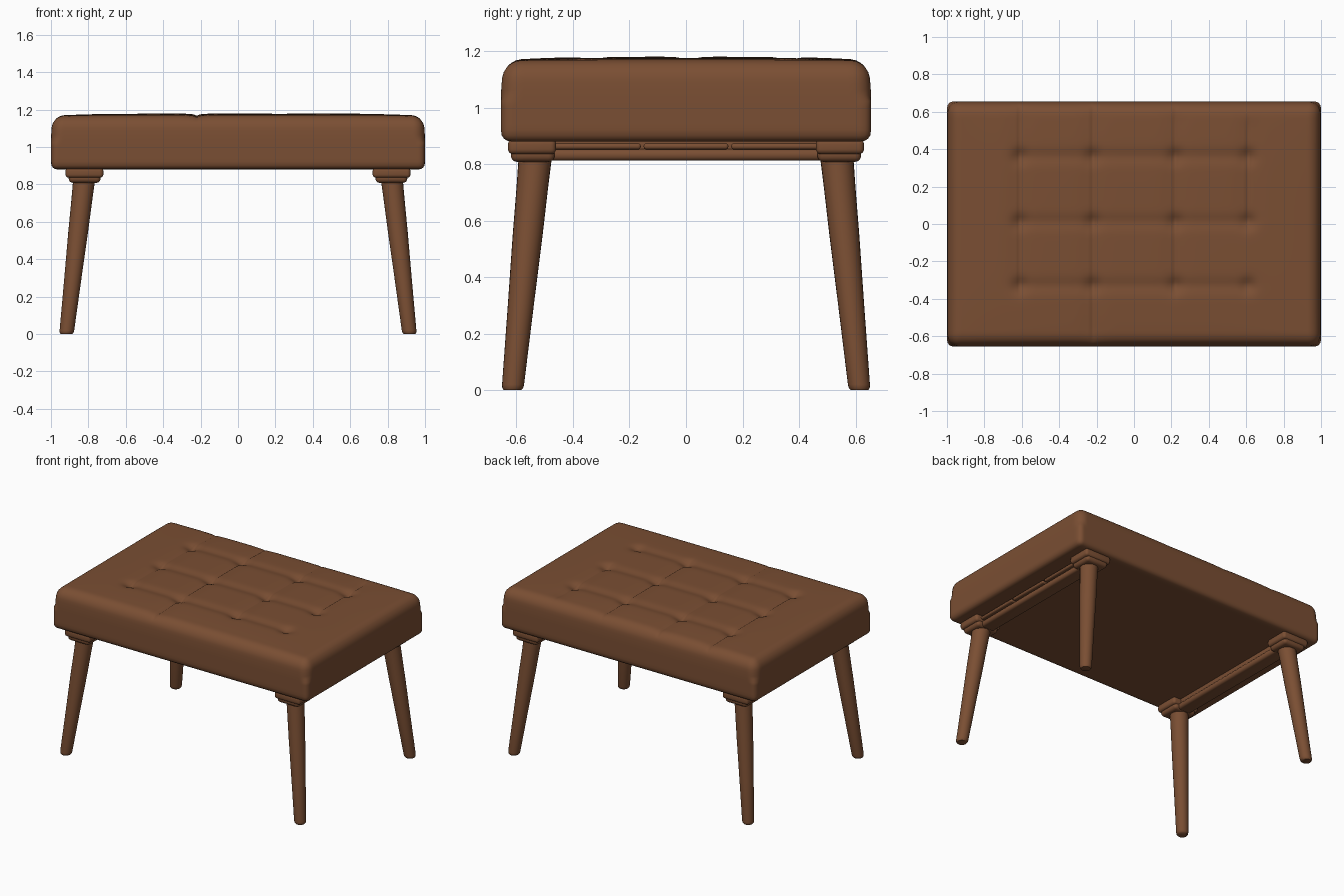
import bpy, bmesh, math
from mathutils import Vector

if "Cube" in bpy.data.objects:
    bpy.data.objects.remove(bpy.data.objects["Cube"])

brown = bpy.data.materials.new("warm brown")
brown.diffuse_color = (0.195, 0.077, 0.033, 1)
brown.use_nodes = True
brown.node_tree.nodes["Principled BSDF"].inputs["Base Color"].default_value = brown.diffuse_color


def finish(name, bm, angle=50):
    me = bpy.data.meshes.new(name)
    bmesh.ops.recalc_face_normals(bm, faces=bm.faces)
    bm.to_mesh(me)
    bm.free()
    me.materials.append(brown)
    ob = bpy.data.objects.new(name, me)
    bpy.context.collection.objects.link(ob)
    bpy.ops.object.select_all(action='DESELECT')
    ob.select_set(True)
    bpy.context.view_layer.objects.active = ob
    bpy.ops.object.shade_smooth_by_angle(angle=math.radians(angle))
    return ob


def rounded_box(name, lo, hi, bevel):
    bm = bmesh.new()
    bmesh.ops.create_cube(bm, size=1)
    for v in bm.verts:
        v.co = Vector(l + (h - l) * (c + 0.5) for l, h, c in zip(lo, hi, v.co))
    bmesh.ops.bevel(bm, geom=bm.edges[:], offset=bevel, segments=4,
                    profile=0.5, affect='EDGES')
    return finish(name, bm)


# Cushion tufting: height offset of the top surface
SEAMS = {-0.61: (-0.35, 0.62), -0.22: (-0.62, 0.62), 0.22: (-0.35, 0.6), 0.61: (0.0, 0.55)}
ROWS = (-0.33, 0.01, 0.36)


def bump(d, w):
    return math.exp(-(d / w) ** 2)


def tuft(x, y):
    edge = max(0.0, 1 - x ** 4) * max(0.0, 1 - (y / 0.655) ** 4)
    z = 0.014 * edge
    for sx, (y0, y1) in SEAMS.items():
        along = 1 / (1 + math.exp((y0 - y) / 0.02)) / (1 + math.exp((y - y1) / 0.02))
        z -= along * (0.008 * bump(x - sx, 0.009) + 0.006 * bump(x - sx, 0.06))
        for ry in ROWS:
            z -= 0.016 * bump(math.hypot(x - sx, y - ry), 0.04)
    across = 1 / (1 + math.exp((abs(x) - 0.64) / 0.02))
    for ry in ROWS:
        z -= across * 0.009 * bump(y - ry, 0.035)
    return z


# Cushion: gridded box pulled into a rounded form, then tufted on top
HALF = Vector((1.0, 0.655, 0.143))
MID = 1.023
bm = bmesh.new()
cells = (200, 66, 14)
cache = {}


def grid_vert(key):
    if key not in cache:
        p = Vector(h * (2 * k / n - 1) for h, k, n in zip(HALF, key, cells))
        r = 0.06 if p.z > 0 else 0.035
        core = Vector(max(-(h - r), min(h - r, c)) for h, c in zip(HALF, p))
        d = p - core
        if d.length > 1e-6:
            p = core + d.normalized() * r
        if p.z > 0:                                  # sides lean in upward
            t = p.z / HALF.z
            p.x *= 1 - 0.012 * t * t
            p.y *= 1 - 0.02 * t * t
        if key[2] == cells[2]:
            p.z += tuft(p.x, p.y)
        cache[key] = bm.verts.new((p.x, p.y, p.z + MID))
    return cache[key]


for axis in range(3):
    a, b = [i for i in range(3) if i != axis]
    for side in (0, cells[axis]):
        for i in range(cells[a]):
            for j in range(cells[b]):
                quad = []
                for di, dj in ((0, 0), (1, 0), (1, 1), (0, 1)):
                    key = [side] * 3
                    key[a], key[b] = i + di, j + dj
                    quad.append(grid_vert(tuple(key)))
                bm.faces.new(quad)
finish("cushion", bm, 60)


# Leg: tapered round post splayed outward, with softened foot
def leg(name, sx, sy):
    bm = bmesh.new()
    top, foot = Vector((0.822, 0.533, 0.83)), Vector((0.917, 0.614, 0.0))
    rings = []
    for z, r in ((0, 0.031), (0.008, 0.037), (0.02, 0.039), (0.3, 0.046),
                 (0.55, 0.053), (0.72, 0.056), (0.83, 0.059)):
        c = foot.lerp(top, z / 0.83)
        rings.append([bm.verts.new((sx * (c.x + r * math.cos(k * math.tau / 24)),
                                    sy * (c.y + r * math.sin(k * math.tau / 24)), z))
                      for k in range(24)])
    for lo, hi in zip(rings, rings[1:]):
        for k in range(24):
            n = (k + 1) % 24
            bm.faces.new((lo[k], lo[n], hi[n], hi[k]))
    bm.faces.new(rings[0])
    bm.faces.new(rings[-1])
    finish(name, bm)


for sx, side in ((-1, "left"), (1, "right")):
    def span(x0, x1):
        return sorted((sx * x0, sx * x1))

    # Rail between the legs, with stacked piping under the cushion
    a, b = span(0.765, 0.87)
    rounded_box(side + "_rail", (a, -0.52, 0.812), (b, 0.52, 0.853), 0.018)
    a, b = span(0.775, 0.85)
    rounded_box(side + "_rail_core", (a, -0.52, 0.84), (b, 0.52, 0.89), 0.005)
    for i, (y0, y1) in enumerate(((-0.47, -0.16), (-0.15, 0.15), (0.16, 0.47))):
        a, b = span(0.79, 0.885)
        rounded_box(f"{side}_piping_{i}", (a, y0, 0.852), (b, y1, 0.874), 0.01)

    for sy, end in ((-1, "front"), (1, "back")):
        leg(f"{end}_{side}_leg", sx, sy)
        # Mounting block: wide cap with a narrower pad below
        y0, y1 = sorted((sy * 0.46, sy * 0.63))
        a, b = span(0.72, 0.922)
        rounded_box(f"{end}_{side}_block", (a, y0, 0.835), (b, y1, 0.889), 0.018)
        y0, y1 = sorted((sy * 0.465, sy * 0.62))
        a, b = span(0.735, 0.905)
        rounded_box(f"{end}_{side}_pad", (a, y0, 0.808), (b, y1, 0.86), 0.022)
